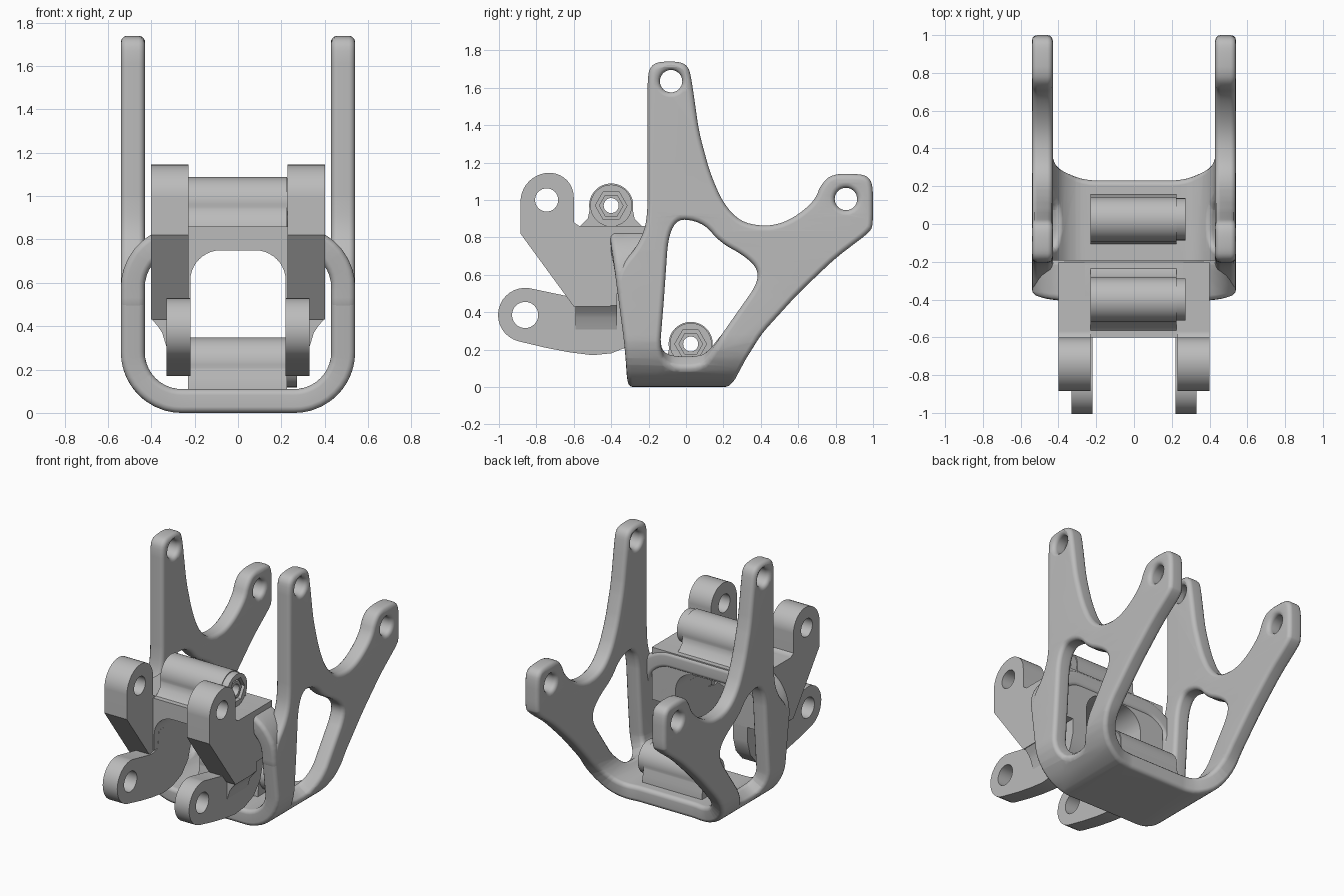
import bpy, bmesh
from math import sin, cos, acos, pi, radians
from mathutils import Vector

if "Cube" in bpy.data.objects:
    bpy.data.objects.remove(bpy.data.objects["Cube"], do_unlink=True)

grey = bpy.data.materials.new("plain grey")
grey.use_nodes = True
grey.diffuse_color = (0.5, 0.5, 0.5, 1)
grey.node_tree.nodes["Principled BSDF"].inputs["Base Color"].default_value = (0.5, 0.5, 0.5, 1)

# Bent sheet: wall thickness, flat half width, bend radius and arc length
WALL, FLAT, BEND = 0.055, 0.26, 0.225
ARC = BEND * pi / 2
RISE = WALL + BEND
HEIGHT = 0.86


def arc(cu, cv, r, start=0, end=360, n=32):
    steps = n if end - start == 360 else n + 1
    angles = [radians(start + (end - start) * i / n) for i in range(steps)]
    return [(cu + r * cos(a), cv + r * sin(a)) for a in angles]


def rounded(points, cut=0.04, passes=2):
    """Cut every corner of a closed loop, by a limited distance."""
    for _ in range(passes):
        result = []
        for i, p in enumerate(points):
            a, b = Vector(p), Vector(points[(i + 1) % len(points)])
            step = b - a
            d = min(0.25, cut / max(step.length, 1e-6))
            result += [tuple(a + step * d), tuple(b - step * d)]
        points = result
        cut *= 0.4
    return points


def slab(loops, half, bevel=0.0):
    """Fill an outline with holes, as a bmesh lying flat with rounded rims."""
    curve = bpy.data.curves.new("outline", "CURVE")
    curve.dimensions = "2D"
    curve.fill_mode = "BOTH"
    curve.extrude = half - bevel
    curve.bevel_depth = bevel
    curve.bevel_resolution = 2
    curve.offset = -bevel
    for loop in loops:
        spline = curve.splines.new("POLY")
        spline.points.add(len(loop) - 1)
        for point, (u, v) in zip(spline.points, loop):
            point.co = (u, v, 0, 1)
        spline.use_cyclic_u = True
    helper = bpy.data.objects.new("outline", curve)
    bpy.context.collection.objects.link(helper)
    bpy.context.view_layer.update()
    graph = bpy.context.evaluated_depsgraph_get()
    mesh = bpy.data.meshes.new_from_object(helper.evaluated_get(graph))
    bm = bmesh.new()
    bm.from_mesh(mesh)
    bpy.data.objects.remove(helper, do_unlink=True)
    bpy.data.curves.remove(curve)
    bpy.data.meshes.remove(mesh)
    bmesh.ops.remove_doubles(bm, verts=bm.verts[:], dist=1e-4)
    return bm


def finish(name, bm):
    bmesh.ops.recalc_face_normals(bm, faces=bm.faces[:])
    mesh = bpy.data.meshes.new(name)
    bm.to_mesh(mesh)
    bm.free()
    mesh.materials.clear()
    mesh.materials.append(grey)
    for poly in mesh.polygons:
        poly.material_index = 0
    ob = bpy.data.objects.new(name, mesh)
    bpy.context.collection.objects.link(ob)
    bpy.ops.object.select_all(action="DESELECT")
    ob.select_set(True)
    bpy.context.view_layer.objects.active = ob
    bpy.ops.object.shade_smooth_by_angle(angle=radians(35))
    normals = ob.modifiers.new("even shading", "WEIGHTED_NORMAL")
    normals.keep_sharp = True
    return ob


def plate(name, loops, low, high, axis="x", bevel=0.0):
    """Extrude loops along x (loops in y, z) or along y (loops in x, z)."""
    bm = slab(loops, (high - low) / 2, bevel)
    mid = (low + high) / 2
    for v in bm.verts:
        a, b, c = v.co
        v.co = (c + mid, a, b) if axis == "x" else (a, c + mid, b)
    return finish(name, bm)


def unroll(z):
    """Distance along the bent sheet from its middle line."""
    if z >= RISE:
        return FLAT + ARC + z - RISE
    return FLAT + BEND * acos(max(0, min(1, (RISE - z) / BEND)))


def bent_sheet(name, half_outline, holes, flip=False):
    """Round the rim of a flat sheet, then bend both its sides at a right angle."""
    edge = [(y, unroll(z)) for y, z in half_outline]
    loops = [rounded(edge + [(y, -s) for y, s in reversed(edge)])]
    for hole in holes:
        side = [(y, unroll(z)) for y, z in hole]
        loops += [side, [(y, -s) for y, s in reversed(side)]]
    bm = slab(loops, WALL, 0.028)
    for i in range(11):
        for sign in (-1, 1):
            bmesh.ops.bisect_plane(
                bm, geom=bm.verts[:] + bm.edges[:] + bm.faces[:], dist=1e-5,
                plane_co=(0, sign * (FLAT + ARC * i / 10), 0), plane_no=(0, 1, 0))
    for v in bm.verts:
        y, s, w = v.co
        a, sign = abs(s), (1 if s >= 0 else -1)
        if a < FLAT:
            x, z = a, WALL - w
        elif a < FLAT + ARC:
            t = (a - FLAT) / BEND
            x, z = FLAT + (BEND + w) * sin(t), RISE - (BEND + w) * cos(t)
        else:
            x, z = FLAT + BEND + w, RISE + a - FLAT - ARC
        v.co = (sign * x, y, HEIGHT - z if flip else z)
    return finish(name, bm)


# Cradle: floor and both forked side plates in one bent sheet
cradle = [(-.31, .055), (-.325, .2), (-.365, .5), (-.375, .58), (-.34, .66),
          (-.27, .74), (-.22, .84), (-.205, .95), (-.205, 1.67), (-.185, 1.72),
          (-.14, 1.74), (-.03, 1.74), (.015, 1.71), (.03, 1.64), (.07, 1.36),
          (.13, 1.14), (.2, .98), (.29, .885), (.4, .86), (.5, .87), (.6, .92),
          (.69, 1.0), (.72, 1.08), (.78, 1.14), (.93, 1.14), (.98, 1.12),
          (1.0, 1.07), (1.0, .87), (.985, .83), (.8, .69), (.6, .5), (.4, .28),
          (.3, .14), (.23, .055)]
window = [(-.005, .9), (.1, .87), (.18, .775), (.315, .7), (.385, .63), (.38, .55),
          (.12, .18), (.075, .14), (-.085, .14), (-.14, .2), (-.118, .47),
          (-.096, .79), (-.06, .88)]
bent_sheet("cradle", cradle,
           [rounded(window), arc(-.08, 1.635, .06), arc(.855, 1.005, .06)])

# Top arch closing the front ring
arch = [(-.41, .055), (-.405, .1), (-.375, .28), (-.36, .41), (-.19, .41), (-.19, .055)]
bent_sheet("top_arch", arch, [], flip=True)

# Front bridge with a rounded opening
half = [(.4, HEIGHT), (.4, .5), (.22, .5)] + arc(.08, .61, .14, 0, 90, 10)
plate("front_bridge", [half + [(-x, z) for x, z in reversed(half)]], -.6, -.2, "y")

# Upper and lower arms, with the fillets between them
upper = (arc(-.73, .99, .155, 90, 180, 10) + [(-.885, .82), (-.6, .43), (-.41, .43)]
         + [(-.38, .45), (-.37, .5), (-.37, .66), (-.2, .66), (-.2, HEIGHT), (-.57, HEIGHT),
            (-.6, .88)] + arc(-.73, 1.015, .13, 0, 90, 10))
lower = (arc(-.86, .385, .145, 80, 255, 16)
         + [(-.75, .21), (-.62, .185), (-.5, .17), (-.4, .18), (-.3, .22), (-.23, .3),
            (-.2, .4), (-.2, .62), (-.55, .62), (-.56, .5), (-.63, .485)])
fillet = [(.32, .28), (.335, .32), (.35, .37), (.37, .4), (.4, .435), (.4, .52), (.32, .52)]
for side, sign in (("left", 1), ("right", -1)):
    def span(a, b):
        return sorted((sign * a, sign * b))
    plate(side + "_upper_arm", [upper, arc(-.745, 1.0, .062)], *span(.229, .401))
    plate(side + "_lower_arm", [lower, arc(-.86, .385, .07)], *span(.219, .33))
    plate(side + "_arm_fillet", [[(sign * x, z) for x, z in fillet]], -.59, -.37, "y")

# Pivot barrels on flared feet, each with a hexagonal nut pocket at its left end
for name, y, z, flare in (("upper", -.4, .97, .165), ("lower", .025, .23, .13)):
    foot = [(-.117, -.03), (-.125, -.07), (-flare, -.11), (-flare, -.135)]
    body = arc(y, z, .118, -10, 190, 32)
    body += [(y + u, z + v) for u, v in foot]
    body += [(y - u, z + v) for u, v in reversed(foot)]
    bore = arc(y, z, .04)
    plate(name + "_barrel", [body, bore], -.23, .225)
    plate(name + "_barrel_end", [arc(y, z, .112), bore], .22, .245)
    plate(name + "_nut_pocket", [arc(y, z, .112), arc(y, z, .085, n=6)], .24, .272)
    plate(name + "_nut", [arc(y, z, .066, n=6), bore], .24, .262)
